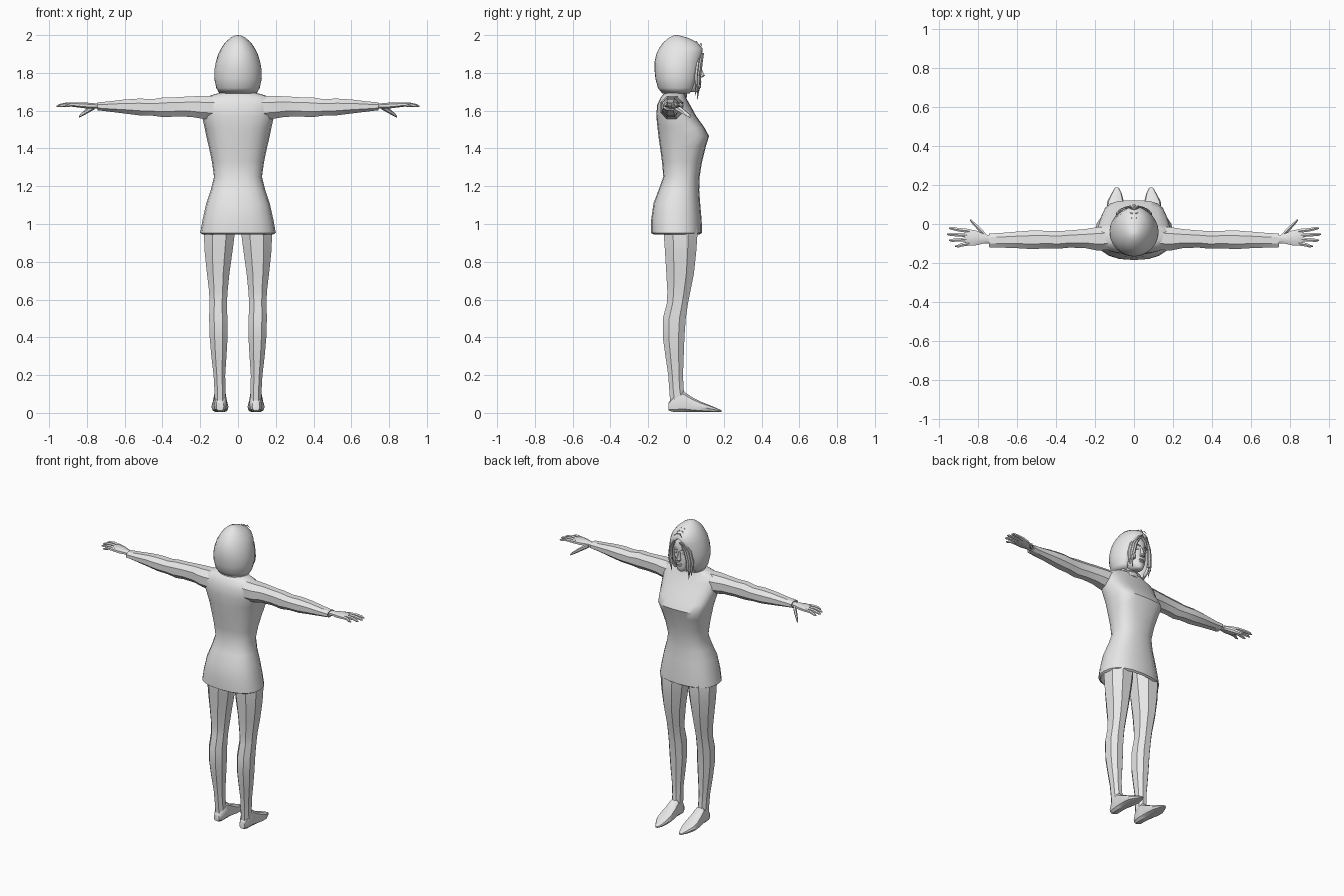
import bpy, bmesh, math
from mathutils import Vector

cube = bpy.data.objects.get("Cube")
if cube:
    bpy.data.objects.remove(cube, do_unlink=True)

grey = bpy.data.materials.new("light_grey")
grey.use_nodes = True
COL = (0.8, 0.8, 0.8, 1)
grey.diffuse_color = COL
grey.node_tree.nodes["Principled BSDF"].inputs["Base Color"].default_value = COL


def finish(name, bm, angle):
    bmesh.ops.remove_doubles(bm, verts=bm.verts, dist=1e-5)
    bmesh.ops.recalc_face_normals(bm, faces=bm.faces)
    me = bpy.data.meshes.new(name)
    bm.to_mesh(me)
    bm.free()
    me.materials.append(grey)
    ob = bpy.data.objects.new(name, me)
    bpy.context.collection.objects.link(ob)
    bpy.ops.object.select_all(action='DESELECT')
    ob.select_set(True)
    bpy.context.view_layer.objects.active = ob
    bpy.ops.object.shade_smooth_by_angle(angle=math.radians(angle))
    return ob


def place(axis, t, u, v):
    return {'x': (t, u, v), 'y': (u, t, v), 'z': (u, v, t)}[axis]


def power(c, p):
    return math.copysign(abs(c) ** (2 / p), c)


def loft(name, axis, sections, n=8, p=2.2, sx=1, turn=0.5, angle=30):
    """Skin cross-sections (t, u0, u1, v0, v1[, front squareness]) along an axis."""
    bm = bmesh.new()
    rings = []
    for t, u0, u1, v0, v1, *extra in sections:
        ring = []
        for i in range(n):
            a = math.tau * (i + turn) / n
            c, s = math.cos(a), math.sin(a)
            q = extra[0] if extra and s > 0 else p
            k = 1 / math.cos(math.pi / n) if turn and n <= 8 else 1
            k = 1 + (k - 1) * 0.6
            u = (u0 + u1) / 2 + (u1 - u0) / 2 * power(c, q) * k
            v = (v0 + v1) / 2 + (v1 - v0) / 2 * power(s, q) * k
            x, y, z = place(axis, t, u, v)
            ring.append(bm.verts.new((x * sx, y, z)))
        rings.append(ring)
    for r, s in zip(rings, rings[1:]):
        for i in range(n):
            j = (i + 1) % n
            bm.faces.new((r[i], r[j], s[j], s[i]))
    bm.faces.new(rings[0])
    bm.faces.new(rings[-1])
    return finish(name, bm, angle)


def tube(name, axis, points, n=6, sx=1):
    """Thin tapering tube through (x, y, z, radius) points."""
    rows = []
    for x, y, z, r in points:
        t, u, v = {'x': (x, y, z), 'y': (y, x, z), 'z': (z, x, y)}[axis]
        rows.append((t, u - r, u + r, v - r, v + r))
    return loft(name, axis, rows, n, 2, sx)


def blob(name, centre, size, angle=180):
    bm = bmesh.new()
    bmesh.ops.create_uvsphere(bm, u_segments=12, v_segments=8, radius=1)
    for v in bm.verts:
        v.co = Vector(centre) + Vector(a * b for a, b in zip(v.co, size))
    return finish(name, bm, angle)


# Dress with a recessed hem, fitted waist and squared bust
loft("dress", 'z', [
    (1.03, -.16, .16, -.14, .05),
    (.945, -.188, .188, -.172, .073),
    (.953, -.2, .2, -.185, .085),
    (1.02, -.188, .188, -.185, .083),
    (1.11, -.168, .168, -.172, .075),
    (1.18, -.144, .144, -.145, .07),
    (1.25, -.127, .127, -.12, .072, 2.4),
    (1.33, -.138, .138, -.127, .085, 2.6),
    (1.41, -.155, .155, -.138, .105, 3.0),
    (1.465, -.168, .168, -.146, .122, 3.2),
    (1.51, -.177, .177, -.151, .098, 3.0),
    (1.57, -.19, .19, -.157, .055, 2.6),
    (1.63, -.195, .195, -.153, .022),
    (1.668, -.18, .18, -.135, .0),
    (1.688, -.12, .12, -.12, -.005),
    (1.698, -.075, .075, -.105, .01),
], n=20, p=2.4, turn=0, angle=40)

# Neck and head
loft("neck", 'z', [(1.67, -.06, .06, -.1, .005), (1.71, -.047, .047, -.09, .008),
                   (1.78, -.047, .047, -.09, .01)], n=12, turn=0)
loft("head", 'z', [
    (1.698, -.018, .018, .02, .062), (1.708, -.033, .033, -.02, .07),
    (1.73, -.05, .05, -.07, .072), (1.76, -.064, .064, -.11, .074),
    (1.80, -.073, .073, -.125, .074), (1.825, -.074, .074, -.13, .071),
    (1.85, -.075, .075, -.13, .077), (1.89, -.072, .072, -.125, .07),
    (1.93, -.055, .055, -.1, .045), (1.955, -.02, .02, -.06, .0),
], n=16, turn=0, angle=60)
loft("nose", 'z', [(1.775, -.013, .013, .06, .086), (1.785, -.014, .014, .06, .1),
                   (1.80, -.009, .009, .06, .093), (1.835, -.006, .006, .06, .078)], n=8)
blob("upper_lip", (0, .073, 1.752), (.02, .009, .005))
blob("lower_lip", (0, .071, 1.742), (.017, .009, .006))
for side, sx in (("left", 1), ("right", -1)):
    blob(side + "_eye", (.03 * sx, .061, 1.824), (.015, .009, .007))
    loft(side + "_eyebrow", 'x', [(.014, .066, .08, 1.842, 1.847),
                                  (.034, .06, .077, 1.848, 1.855),
                                  (.052, .048, .063, 1.845, 1.849)], n=6, sx=sx)

# Bobbed hair: rings (z, half width, back, front, opening half angle)
HAIR = [(1.69, .098, -.125, .045, 46), (1.72, .115, -.149, .065, 43),
        (1.77, .126, -.162, .08, 40), (1.82, .125, -.167, .086, 37),
        (1.86, .117, -.166, .09, 32), (1.90, .105, -.157, .092, 19),
        (1.93, .09, -.143, .088, 0), (1.96, .069, -.122, .062, 0),
        (1.985, .041, -.092, .012, 0), (1.997, .017, -.068, -.03, 0),
        (2.0, .002, -.052, -.048, 0)]
bm = bmesh.new()
grid = []
for z, w, back, front, gap in HAIR:
    row = []
    for i in range(25):
        a = math.radians(gap + (360 - 2 * gap) * i / 24)
        y = (back + front) / 2 + (front - back) / 2 * math.cos(a)
        row.append(bm.verts.new((w * math.sin(a), y, z)))
    grid.append(row)
for r, s in zip(grid, grid[1:]):
    for i in range(24):
        bm.faces.new((r[i], r[i + 1], s[i + 1], s[i]))
bm.faces.new(grid[-1][:-1])
hair = finish("hair", bm, 50)
shell = hair.modifiers.new("thickness", 'SOLIDIFY')
shell.thickness = .014
shell.offset = -1

# Loose strands framing the face and along the parting
for k, (dx, dy, low) in enumerate([(0, 0, 1.66), (.01, -.012, 1.68), (-.012, .006, 1.72)]):
    for side, sx, drop in (("left", 1, .025), ("right", -1, 0)):
        tube(f"{side}_strand_{k}", 'z', [
            (.03 + dx, .085 + dy, 1.905, .004), (.062 + dx, .073 + dy, 1.85, .008),
            (.074 + dx, .064 + dy, 1.78, .009), (.07 + dx, .066 + dy, 1.72 + drop, .007),
            (.062 + dx, .06 + dy, low + drop, .001)], sx=sx)
for k in range(5):
    y = .075 - .024 * k
    z = 1.952 + .011 * k - .001 * k * k
    for sx in (1, -1):
        tube(f"parting_strand_{k}", 'x', [(0, y, z, .002), (.012, y + .004, z + .004, .003),
                                          (.028, y + .01, z - .012, .001)], 5, sx)

for side, sx in (("left", 1), ("right", -1)):
    # Sleeved arm, ending in an open-looking cuff
    loft(side + "_sleeve", 'x', [
        (.12, -.135, -.01, 1.55, 1.68), (.19, -.137, -.015, 1.556, 1.679),
        (.25, -.125, -.025, 1.566, 1.677), (.33, -.122, -.032, 1.568, 1.672),
        (.39, -.128, -.036, 1.564, 1.672), (.45, -.126, -.034, 1.572, 1.662),
        (.52, -.13, -.032, 1.574, 1.665), (.60, -.125, -.038, 1.584, 1.66),
        (.68, -.122, -.045, 1.594, 1.65), (.745, -.12, -.048, 1.602, 1.644),
        (.745, -.11, -.058, 1.609, 1.637), (.735, -.108, -.06, 1.611, 1.635),
    ], sx=sx, angle=25)
    # Palm, four fingers and thumb
    loft(side + "_palm", 'x', [
        (.73, -.1, -.062, 1.611, 1.638), (.77, -.1, -.05, 1.611, 1.64),
        (.81, -.11, -.033, 1.612, 1.644), (.85, -.112, -.025, 1.617, 1.644),
        (.868, -.108, -.03, 1.62, 1.641)], sx=sx)
    for k, (y0, y1, tip) in enumerate([(-.036, -.022, .95), (-.057, -.053, .96),
                                       (-.079, -.084, .95), (-.1, -.114, .917)]):
        mid = (.855 + tip) / 2
        tube(f"{side}_finger_{k + 1}", 'x', [
            (.845, y0, 1.631, .011), (mid, (y0 + y1) / 2, 1.633, .0095),
            (tip - .015, y1, 1.627, .008), (tip, y1, 1.623, .003)], sx=sx)
    tube(side + "_thumb", 'x', [
        (.76, -.06, 1.62, .012), (.79, -.03, 1.605, .014),
        (.815, -.005, 1.588, .011), (.835, .015, 1.574, .008),
        (.842, .022, 1.568, .003)], sx=sx)
    # Leg
    loft(side + "_leg", 'z', [
        (1.02, .012, .175, -.12, .055), (.95, .015, .183, -.12, .063),
        (.85, .028, .178, -.113, .056), (.74, .044, .166, -.106, .044),
        (.64, .054, .154, -.1, .024), (.58, .058, .152, -.103, .012),
        (.50, .055, .154, -.124, .0), (.40, .054, .151, -.124, -.007),
        (.30, .06, .142, -.11, -.011), (.20, .067, .13, -.095, -.015),
        (.13, .066, .126, -.09, -.012), (.06, .064, .125, -.085, .0),
    ], sx=sx, angle=25)
    # Pointed foot
    loft(side + "_foot", 'y', [
        (-.092, .075, .115, .012, .055), (-.065, .06, .127, .003, .095),
        (-.015, .06, .13, .003, .118), (.03, .055, .136, .003, .086),
        (.07, .051, .141, .003, .064), (.115, .052, .137, .003, .046),
        (.16, .064, .114, .003, .027), (.187, .079, .097, .005, .015),
    ], n=10, p=2.8, sx=sx, turn=0, angle=35)
